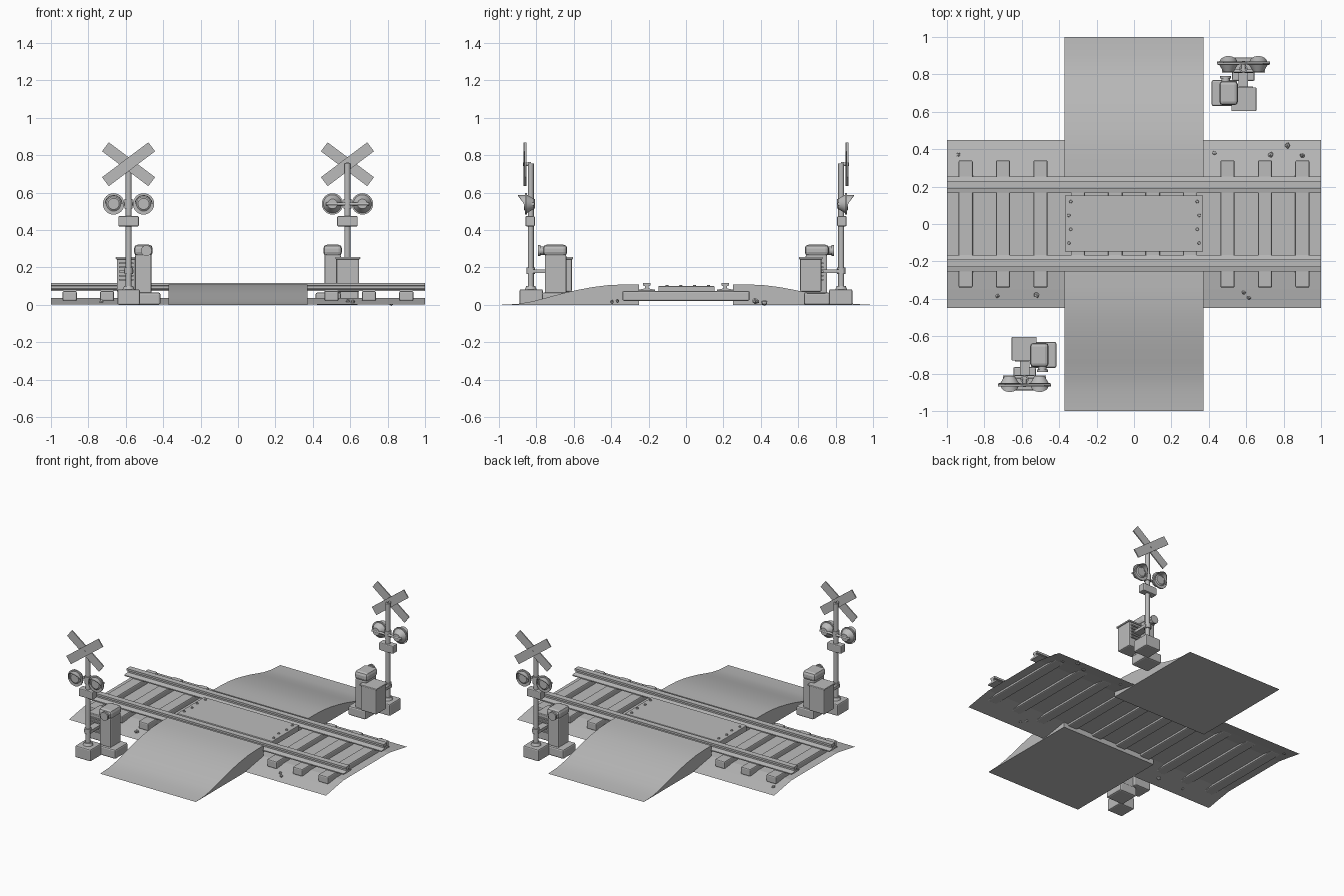
import bpy, bmesh, math, random
from mathutils import Matrix, Vector

random.seed(4)
old = bpy.data.objects.get("Cube")
if old:
    bpy.data.objects.remove(old)

gray = bpy.data.materials.new("plain gray")
gray.use_nodes = True
gray.diffuse_color = (0.5, 0.5, 0.5, 1)
bsdf = gray.node_tree.nodes["Principled BSDF"]
bsdf.inputs["Base Color"].default_value = (0.5, 0.5, 0.5, 1)
bsdf.inputs["Roughness"].default_value = 0.8


def finish(name, bm, smooth=False):
    bmesh.ops.recalc_face_normals(bm, faces=bm.faces)
    mesh = bpy.data.meshes.new(name)
    bm.to_mesh(mesh)
    bm.free()
    mesh.materials.append(gray)
    ob = bpy.data.objects.new(name, mesh)
    bpy.context.collection.objects.link(ob)
    if smooth:
        bpy.ops.object.select_all(action='DESELECT')
        ob.select_set(True)
        bpy.context.view_layer.objects.active = ob
        bpy.ops.object.shade_smooth_by_angle(angle=math.radians(35))
    return ob


def box(name, x, y, z, bevel=0.0, vertical_only=False):
    """Box between (low, high) pairs, with optional bevel."""
    bm = bmesh.new()
    bmesh.ops.create_cube(bm, size=1)
    for v in bm.verts:
        for i, (a, b) in enumerate((x, y, z)):
            v.co[i] = a if v.co[i] < 0 else b
    if bevel:
        edges = [e for e in bm.edges if not vertical_only
                 or abs(e.verts[0].co.z - e.verts[1].co.z) > 1e-5]
        bmesh.ops.bevel(bm, geom=edges, offset=bevel, segments=2, profile=0.5, affect='EDGES')
    return finish(name, bm)


def cone(name, start, end, r1, r2, sides=24):
    """Round bar between two points."""
    a, b = Vector(start), Vector(end)
    turn = (b - a).to_track_quat('Z', 'Y').to_matrix().to_4x4()
    bm = bmesh.new()
    bmesh.ops.create_cone(bm, cap_ends=True, segments=sides, radius1=r1, radius2=r2,
                          depth=(b - a).length, matrix=Matrix.Translation((a + b) / 2) @ turn)
    return finish(name, bm, True)


def extrude_x(name, profile, x, closed=True, smooth=False):
    """Sweep a (y, z) profile along x."""
    bm = bmesh.new()
    rows = [[bm.verts.new((xx, y, z)) for y, z in profile] for xx in x]
    n = len(profile)
    for i in range(n if closed else n - 1):
        j = (i + 1) % n
        bm.faces.new((rows[0][i], rows[0][j], rows[1][j], rows[1][i]))
    if closed:
        bm.faces.new(rows[0])
        bm.faces.new(rows[1])
    return finish(name, bm, smooth)


# Ballast bed, an open sheet with sloping shoulders
extrude_x("ballast_bed", [(-.45, .002), (-.35, .02), (-.25, .036), (.25, .036), (.35, .02), (.45, .002)],
          (-1, 1), closed=False)

# Sleepers
for i in range(10):
    x = -.9 + .2 * i
    box(f"sleeper_{i}", (x - .038, x + .038), (-.34, .34), (.022, .074), .008)

# Rails and road ramps, one on each side
rail_half = [(.044, .074), (.044, .081), (.009, .088), (.009, .1), (.02, .103), (.02, .117)]
ramp = [(1, 0), (.9, .005), (.82, .019), (.74, .04), (.66, .062), (.58, .08),
        (.5, .095), (.42, .105), (.34, .109), (.25, .11), (.25, 0)]
for s, side in ((-1, "front"), (1, "back")):
    outline = rail_half + [(-a, b) for a, b in reversed(rail_half)]
    extrude_x(side + "_rail", [(s * .21 + a, b) for a, b in outline], (-1, 1))
    extrude_x(side + "_ramp", [(s * a, b) for a, b in ramp], (-.372, .372), smooth=True)

# Crossing panel between the rails, with bolts
box("crossing_panel", (-.37, .37), (-.148, .152), (.06, .1), .003)
for s in (-1, 1):
    for i in range(4):
        x, y = s * (.348 - .01 * (i % 2 == 0)), .12 - .074 * i
        cone(f"panel_bolt_{s}_{i}", (x, y, .099), (x, y, .107), .009, .007, 8)

# Loose stones on the shoulders
stones = [(-.94, .37), (.43, .38), (.73, .37), (.82, .42), (.9, .365),
          (-.73, -.385), (-.52, -.38), (.585, -.365), (.615, -.395)]
for i, (x, y) in enumerate(stones):
    bm = bmesh.new()
    bmesh.ops.create_icosphere(bm, subdivisions=1, radius=random.uniform(.011, .018))
    for v in bm.verts:
        v.co *= random.uniform(.75, 1.2)
        v.co += Vector((x, y, (.45 - abs(y)) * .17 + .006))
    finish(f"stone_{i}", bm)


def board(name, angle, y):
    """One arm of the crossed sign."""
    bm = bmesh.new()
    m = Matrix.Translation((-.585, y, .752)) @ Matrix.Rotation(angle, 4, 'Y')
    bmesh.ops.create_cube(bm, size=1, matrix=m @ Matrix.Diagonal((.31, .008, .06, 1)))
    return finish(name, bm)


def hood(name, x, z):
    """Curved visor, longest at the top."""
    bm = bmesh.new()
    rows = []
    for k in range(17):
        a = math.radians(-20 + 220 * k / 16)
        reach = .008 + .032 * max(0, math.sin(a))
        rows.append([bm.verts.new((x + r * math.cos(a), y, z + r * math.sin(a)))
                     for r, y in ((.047, -.858), (.047, -.858 - reach),
                                  (.043, -.858 - reach), (.043, -.858))])
    for p, q in zip(rows, rows[1:]):
        for i in range(4):
            j = (i + 1) % 4
            bm.faces.new((p[i], p[j], q[j], q[i]))
    bm.faces.new(rows[0])
    bm.faces.new(rows[-1])
    return finish(name, bm, True)


def signal_parts():
    px, py = -.585, -.83
    parts = [
        # Concrete bases
        box("pole_base", (-.645, -.525), (-.89, -.765), (0, .083), .008),
        box("machine_base", (-.55, -.415), (-.77, -.63), (0, .066), .01),
        # Pole with collars
        cone("pole", (px, py, .08), (px, py, .757), .016, .016),
        cone("pole_foot", (px, py, .082), (px, py, .1), .032, .024),
        cone("pole_clamp", (px, py, .165), (px, py, .2), .023, .023),
        cone("lamp_clamp", (px, py, .515), (px, py, .565), .022, .022),
        # Crossed boards
        board("sign_board_a", math.radians(37), -.857),
        board("sign_board_b", math.radians(-37), -.866),
        cone("sign_hub", (px, -.872, .752), (px, -.83, .752), .008, .012, 12),
        # Junction box and lamp crossbar
        box("junction_box", (-.64, -.53), (-.858, -.808), (.42, .475), .006),
        cone("lamp_crossbar", (-.7, -.818, .54), (-.47, -.818, .54), .008, .008, 12),
        # Equipment cabinet with lid and bracket
        box("cabinet", (-.648, -.527), (-.725, -.61), (.07, .25), .008),
        box("cabinet_lid", (-.654, -.521), (-.731, -.603), (.244, .256), .004),
        box("cabinet_bracket", (-.61, -.56), (-.84, -.72), (.17, .19)),
        # Gate machine with round head
        box("machine_body", (-.55, -.462), (-.755, -.64), (.06, .27), .008),
        box("machine_head", (-.556, -.456), (-.765, -.635), (.262, .322), .02),
        cone("machine_shaft", (-.49, -.75, .29), (-.49, -.78, .29), .022, .022),
        cone("machine_disc", (-.49, -.778, .29), (-.49, -.79, .29), .029, .029),
    ]
    # Cabinet louvres
    for i in range(5):
        z = .13 + .022 * i
        parts.append(box(f"louvre_{i}", (-.635, -.56), (-.735, -.722), (z, z + .009)))
    # Pair of warning lamps
    for name, x in (("right", -.665), ("left", -.505)):
        parts += [
            cone(name + "_lamp_plate", (x, -.85, .54), (x, -.86, .54), .057, .057, 32),
            cone(name + "_lamp_body", (x, -.852, .54), (x, -.812, .54), .05, .026, 32),
            cone(name + "_lamp_lens", (x, -.858, .54), (x, -.866, .54), .041, .03, 32),
            hood(name + "_lamp_hood", x, .54),
        ]
    return parts


# Two signals, the second turned half way round the centre
for side, turn in (("front", 0), ("back", math.pi)):
    for ob in signal_parts():
        ob.name = side + "_" + ob.name.split(".")[0]
        ob.data.transform(Matrix.Rotation(turn, 4, 'Z'))
